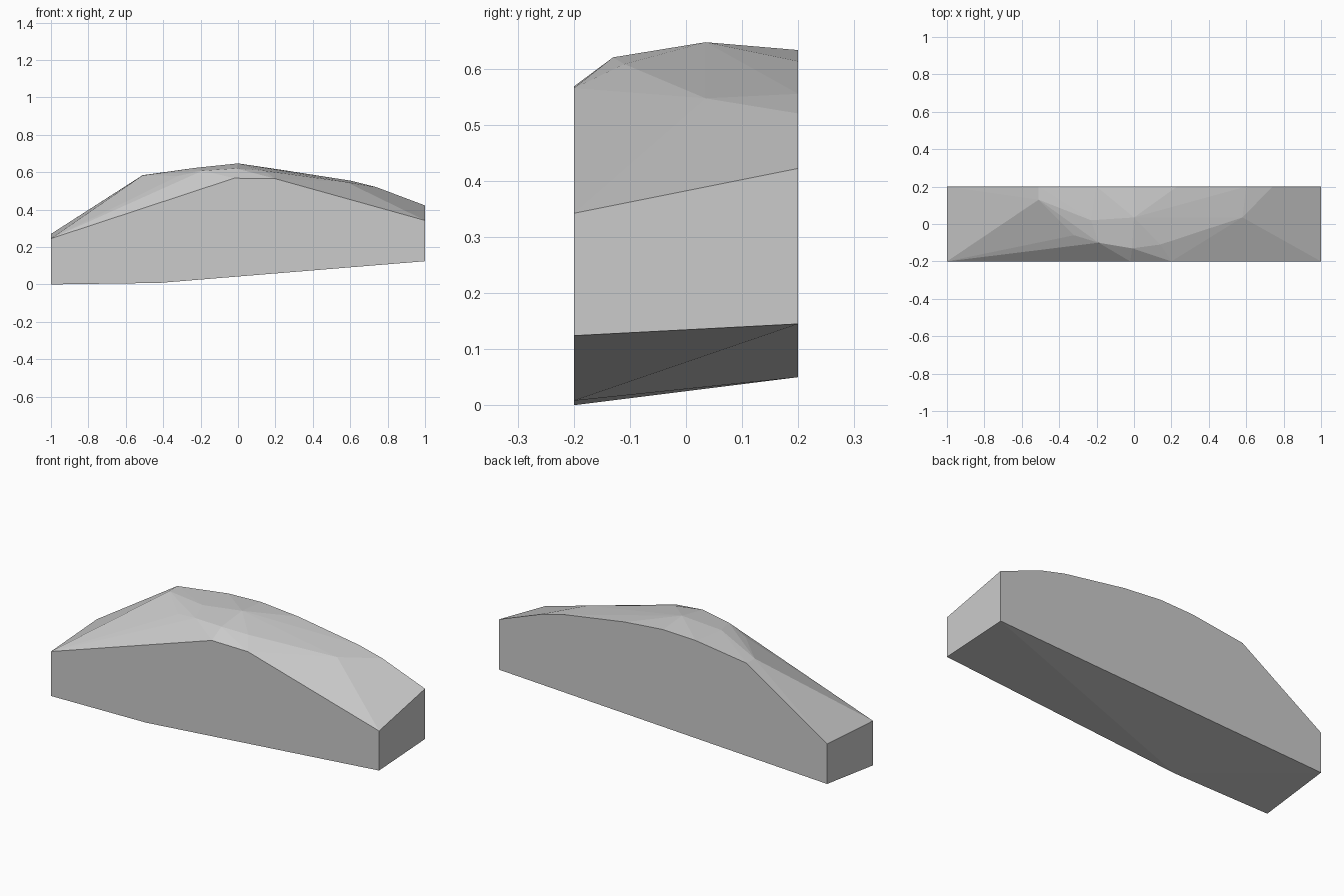
import bpy
import bmesh

if "Cube" in bpy.data.objects:
    bpy.data.objects.remove(bpy.data.objects["Cube"])

HALF_DEPTH = 0.2

# Front and back outlines as (x, z)
front_profile = [(-1, 0), (-0.42, 0.008), (1, 0.124), (1, 0.342),
                 (0.2, 0.565), (-0.02, 0.568), (-1, 0.245)]
back_profile = [(-1, 0.05), (1, 0.145), (1, 0.422), (0.74, 0.52), (0.6, 0.555),
                (0.23, 0.613), (0, 0.633), (-0.2, 0.626), (-0.51, 0.584), (-1, 0.27)]

# High points of the faceted crown between the outlines
crown = [(-0.51, 0.13, 0.583), (-0.32, -0.06, 0.58), (-0.23, 0.02, 0.623),
         (-0.19, -0.1, 0.608), (-0.01, -0.13, 0.62), (0, 0.035, 0.647),
         (0.14, -0.11, 0.608), (0.58, 0.035, 0.547)]

points = [(x, -HALF_DEPTH, z) for x, z in front_profile]
points += [(x, HALF_DEPTH, z) for x, z in back_profile]
points += crown

# Faceted rock slab: the skin stretched around the outlines and crown
bm = bmesh.new()
for p in points:
    bm.verts.new(p)
hull = bmesh.ops.convex_hull(bm, input=bm.verts[:])
loose = [v for v in bm.verts if not v.link_faces]
bmesh.ops.delete(bm, geom=loose, context='VERTS')
bmesh.ops.dissolve_limit(bm, angle_limit=0.005, verts=bm.verts[:], edges=bm.edges[:])
bmesh.ops.recalc_face_normals(bm, faces=bm.faces[:])

mesh = bpy.data.meshes.new("faceted_slab")
bm.to_mesh(mesh)
bm.free()
slab = bpy.data.objects.new("faceted_slab", mesh)
bpy.context.collection.objects.link(slab)

# Plain grey stone
grey = bpy.data.materials.new("light_grey")
grey.diffuse_color = (0.6, 0.6, 0.6, 1)
grey.use_nodes = True
grey.node_tree.nodes["Principled BSDF"].inputs["Base Color"].default_value = grey.diffuse_color
mesh.materials.append(grey)
